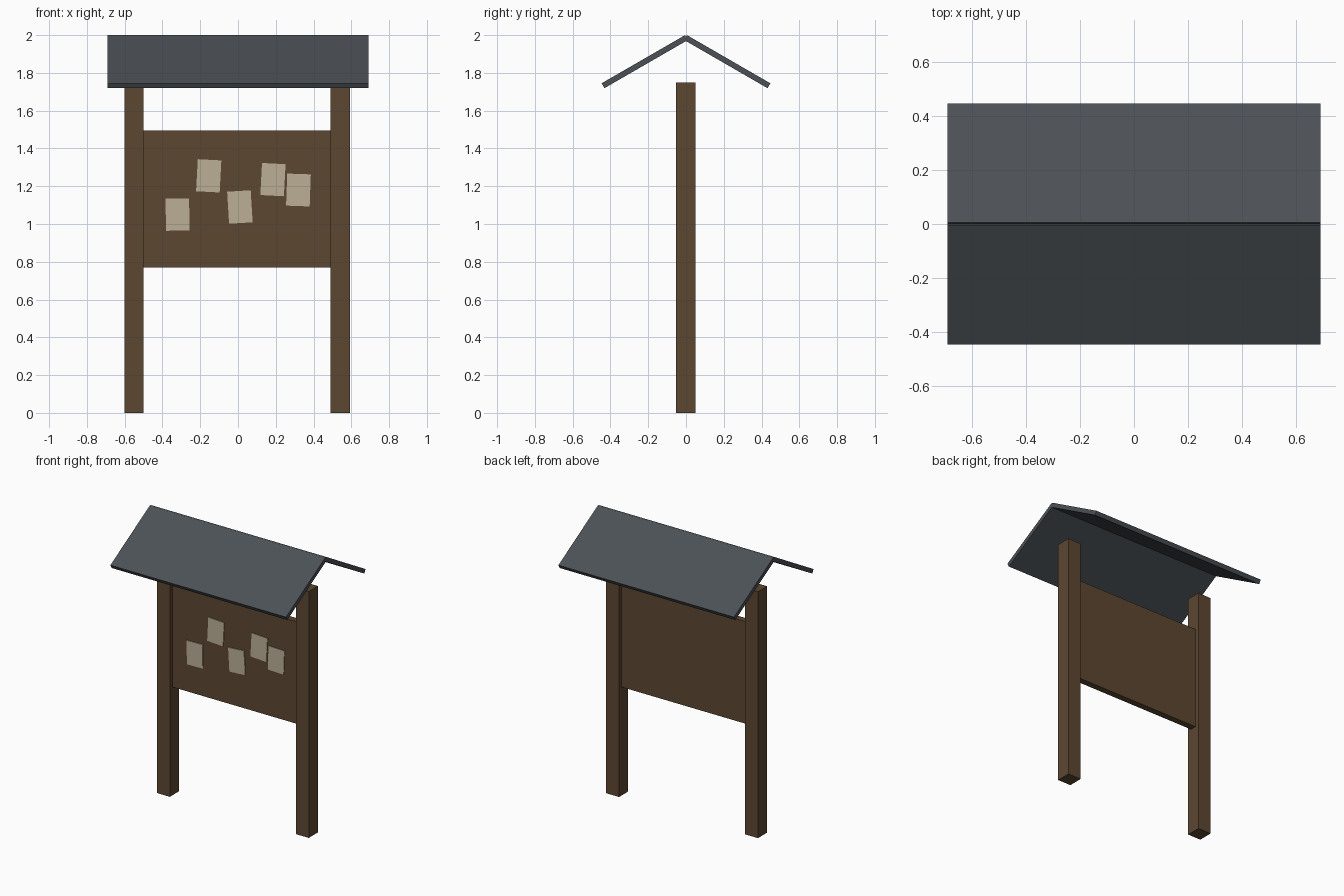
import bpy, math
from mathutils import Matrix, Vector

if "Cube" in bpy.data.objects:
    bpy.data.objects.remove(bpy.data.objects["Cube"])


def material(name, rgb):
    m = bpy.data.materials.new(name)
    m.diffuse_color = (*rgb, 1)
    m.use_nodes = True
    m.node_tree.nodes["Principled BSDF"].inputs["Base Color"].default_value = m.diffuse_color
    return m


wood = material("brown wood", (0.107, 0.063, 0.031))
slate = material("dark slate", (0.072, 0.082, 0.092))
paper = material("cream paper", (0.50, 0.43, 0.30))


def box(name, center, size, mat, rot=(0, 0, 0)):
    bpy.ops.mesh.primitive_cube_add(size=1, location=center, rotation=rot)
    ob = bpy.context.object
    ob.name = name
    ob.scale = size
    ob.data.materials.append(mat)
    return ob


# Two square posts
for name, x in (("left_post", -0.55), ("right_post", 0.542)):
    box(name, (x, -0.001, 0.875), (0.102, 0.103, 1.75), wood)

# Board between the posts
box("notice_board", (-0.004, -0.002, 1.132), (1.02, 0.045, 0.725), wood)

# Pinned papers on the front: x, z, tilt in degrees
notes = [(-0.32, 1.05, -1), (-0.155, 1.255, 3), (0.01, 1.09, -3.5),
         (0.185, 1.235, 3), (0.32, 1.18, 2)]
for i, (x, z, tilt) in enumerate(notes):
    box(f"paper_{i + 1}", (x, -0.0265, z), (0.125, 0.006, 0.17), paper,
        (0, math.radians(tilt), 0))

# Two roof slabs at 30 degrees, meeting at the ridge
pitch = math.radians(30)
length, thick = 0.51, 0.03
for name, side in (("front_roof_slab", -1), ("back_roof_slab", 1)):
    # middle of the top face, then down half the thickness
    y = 0.005 + length / 2 * math.cos(pitch) - thick / 2 * math.sin(pitch)
    z = 2.0 - length / 2 * math.sin(pitch) - thick / 2 * math.cos(pitch)
    box(name, (0, side * y, z), (1.38, length, thick), slate,
        (-side * pitch, 0, 0))
